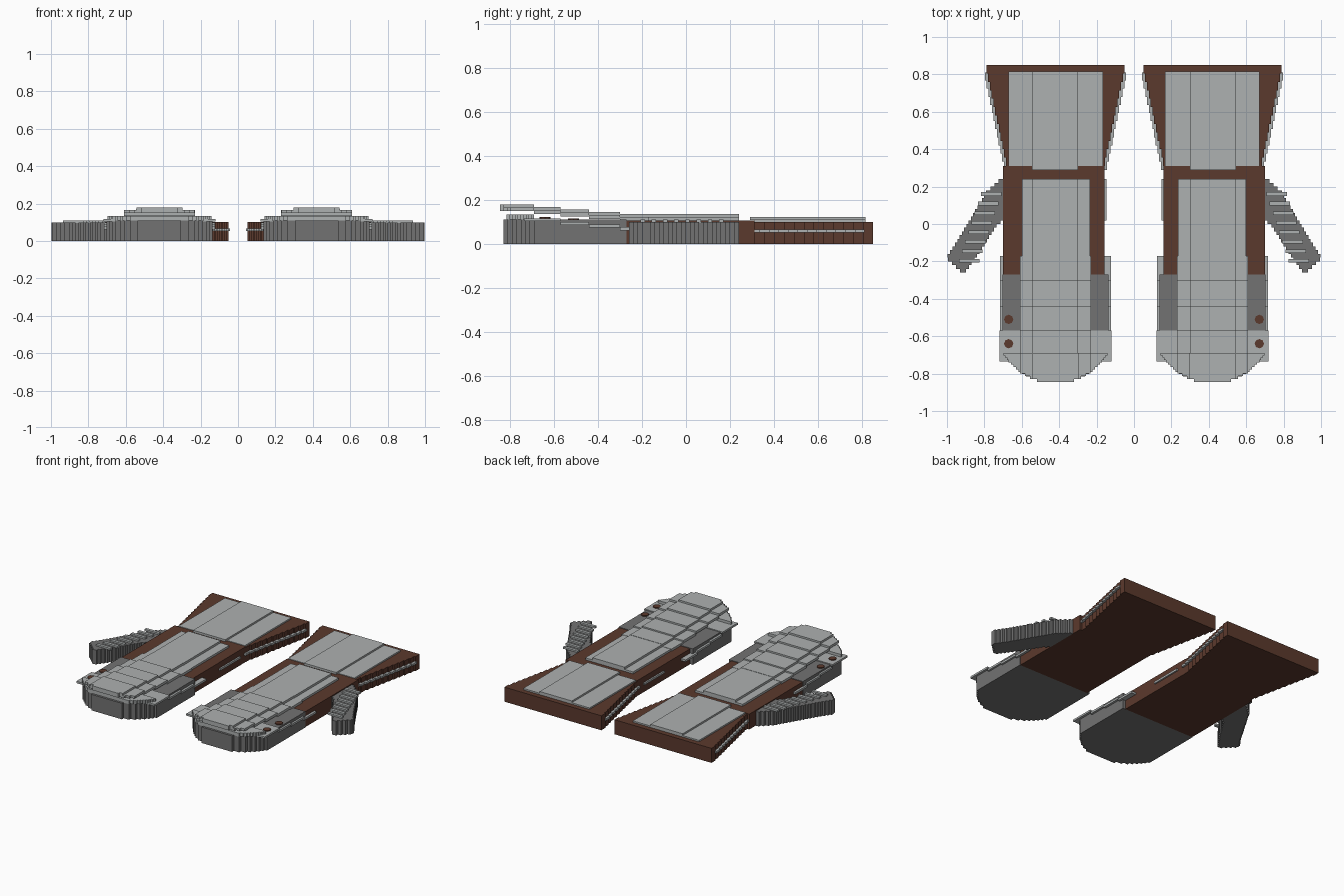
import bpy, bmesh, math

if "Cube" in bpy.data.objects:
    bpy.data.objects.remove(bpy.data.objects["Cube"])


def material(name, rgb):
    m = bpy.data.materials.new(name)
    m.diffuse_color = (*rgb, 1)
    m.use_nodes = True
    m.node_tree.nodes["Principled BSDF"].inputs["Base Color"].default_value = m.diffuse_color
    return m


LIGHT = material("light_grey", (0.42, 0.44, 0.44))
DARK = material("dark_grey", (0.17, 0.17, 0.17))
BROWN = material("brown", (0.105, 0.041, 0.026))
CX = 0.42


def prism(name, outlines, mat):
    """Extrude (outline, z0, z1) shapes into one object, mirrored for the second gauntlet."""
    bm = bmesh.new()
    for pts, z0, z1 in outlines:
        face = bm.faces.new([bm.verts.new((x, y, z0)) for x, y in pts])
        top = bmesh.ops.extrude_face_region(bm, geom=[face])["geom"]
        bmesh.ops.translate(bm, vec=(0, 0, z1 - z0),
                            verts=[g for g in top if isinstance(g, bmesh.types.BMVert)])
    bmesh.ops.recalc_face_normals(bm, faces=bm.faces)
    me = bpy.data.meshes.new(name)
    bm.to_mesh(me)
    bm.free()
    me.materials.append(mat)
    ob = bpy.data.objects.new(name, me)
    bpy.context.collection.objects.link(ob)
    ob.modifiers.new("mirror", "MIRROR").use_clip = False
    return ob


def rect(x0, x1, y0, y1):
    return [(x0, y0), (x1, y0), (x1, y1), (x0, y1)]


def lerp(pts, y):
    """x at y on a polyline of (y, x) points, sorted by y."""
    if y <= pts[0][0]:
        return pts[0][1]
    for (ya, xa), (yb, xb) in zip(pts, pts[1:]):
        if y <= yb:
            return xa + (xb - xa) * (y - ya) / (yb - ya)
    return pts[-1][1]


def stepped(y0, y1, n, left, right):
    """Staircase outline between two edge functions of y."""
    a, b = [], []
    h = (y1 - y0) / n
    for i in range(n):
        ya, yb = y0 + i * h, y0 + (i + 1) * h
        l, r = left((ya + yb) / 2), right((ya + yb) / 2)
        a += [(l, ya), (l, yb)]
        b += [(r, ya), (r, yb)]
    return b + a[::-1]


# Flared cuff with side trim and back plates
def cuff_l(y): return lerp([(0.31, 0.16), (0.83, 0.05)], y)
def cuff_r(y): return 2 * CX - cuff_l(y)


prism("cuff", [(stepped(0.31, 0.85, 12, cuff_l, cuff_r), 0, 0.10)], BROWN)
prism("cuff_trim", [
    (stepped(0.29, 0.81, 12, lambda y: cuff_l(y) - 0.016, lambda y: cuff_l(y) + 0.005), 0.052, 0.066),
    (stepped(0.29, 0.81, 12, lambda y: cuff_r(y) - 0.005, lambda y: cuff_r(y) + 0.016), 0.052, 0.066),
    (rect(0.147, 0.16, 0.02, 0.24), 0.052, 0.066)], LIGHT)
prism("cuff_plate", [(rect(0.165, 0.67, 0.31, 0.815), 0.10, 0.11)], LIGHT)
prism("cuff_ridge", [(rect(0.30, 0.545, 0.29, 0.815), 0.108, 0.122)], LIGHT)

# Hand and its back plates
prism("hand", [(rect(0.157, 0.70, -0.27, 0.31), 0, 0.106)], BROWN)
prism("hand_plate", [(rect(0.235, 0.60, -0.17, 0.24), 0.105, 0.12)], LIGHT)
prism("hand_ridge", [(rect(0.30, 0.545, -0.17, 0.24), 0.119, 0.135)], LIGHT)

# Rounded finger body
NOSE = [(-0.845, 0.08), (-0.82, 0.14), (-0.79, 0.19), (-0.74, 0.245), (-0.69, 0.283)]


def nose(y, grow=0.0):
    return lerp(NOSE, y) + grow


prism("finger_body", [
    (stepped(-0.83, -0.27, 28, lambda y: CX - nose(y - 0.01), lambda y: CX + nose(y - 0.01)),
     0, 0.11)], DARK)

# Overlapping finger plates, climbing towards the tip
rows = [(-0.30, -0.17, 0.137), (-0.44, -0.30, 0.146), (-0.57, -0.44, 0.157), (-0.69, -0.57, 0.168)]
prism("finger_plates", [(rect(0.23, 0.61, a, b), t - 0.032, t - 0.015) for a, b, t in rows], LIGHT)
prism("finger_ridges", [(rect(0.30, 0.545, a, b), t - 0.016, t) for a, b, t in rows], LIGHT)


def tip(half, y0=-0.845):
    return stepped(y0, -0.69, 10, lambda y: CX - min(half, nose(y)), lambda y: CX + min(half, nose(y)))


prism("tip_plates", [(tip(0.19), 0.15, 0.166), (tip(0.122), 0.165, 0.18)], LIGHT)
prism("tip_guard", [(tip(0.28, -0.815), 0.11, 0.134)], LIGHT)

# Wide knuckle plate and stepped side flanges
prism("knuckle_plate", [(rect(0.12, 0.718, -0.735, -0.57), 0.103, 0.116)], LIGHT)
flange = []
for a, b, z in [(-0.57, -0.44, 0.085), (-0.44, -0.30, 0.075), (-0.30, -0.17, 0.062)]:
    flange += [(rect(0.122, 0.16, a, b), z, z + 0.014), (rect(0.695, 0.716, a, b), z, z + 0.014)]
prism("side_flange", flange, LIGHT)

# Rivets
prism("rivets", [([(0.67 + 0.025 * math.cos(k * math.pi / 4), y + 0.025 * math.sin(k * math.pi / 4))
                   for k in range(8)], 0.105, t) for y, t in [(-0.51, 0.116), (-0.64, 0.122)]], BROWN)

# Thumb with stepped edges and cross bars
INNER = [(-0.26, 0.905), (-0.15, 0.825), (0.0, 0.73), (0.02, 0.70)]
OUTER = [(-0.26, 0.92), (-0.18, 1.005), (-0.1, 0.95), (0.06, 0.855), (0.17, 0.79), (0.235, 0.72)]
prism("thumb", [(stepped(-0.26, 0.24, 25, lambda y: lerp(INNER, y), lambda y: lerp(OUTER, y)),
                 0, 0.099)], DARK)
bars = []
for i in range(8):
    y = 0.16 - i * 0.051
    x = 0.705 + max(0, 0.17 - y) * 0.33
    bars.append((rect(x, x + 0.11, y - 0.01, y + 0.01), 0.097, 0.11))
prism("thumb_bars", bars, LIGHT)
